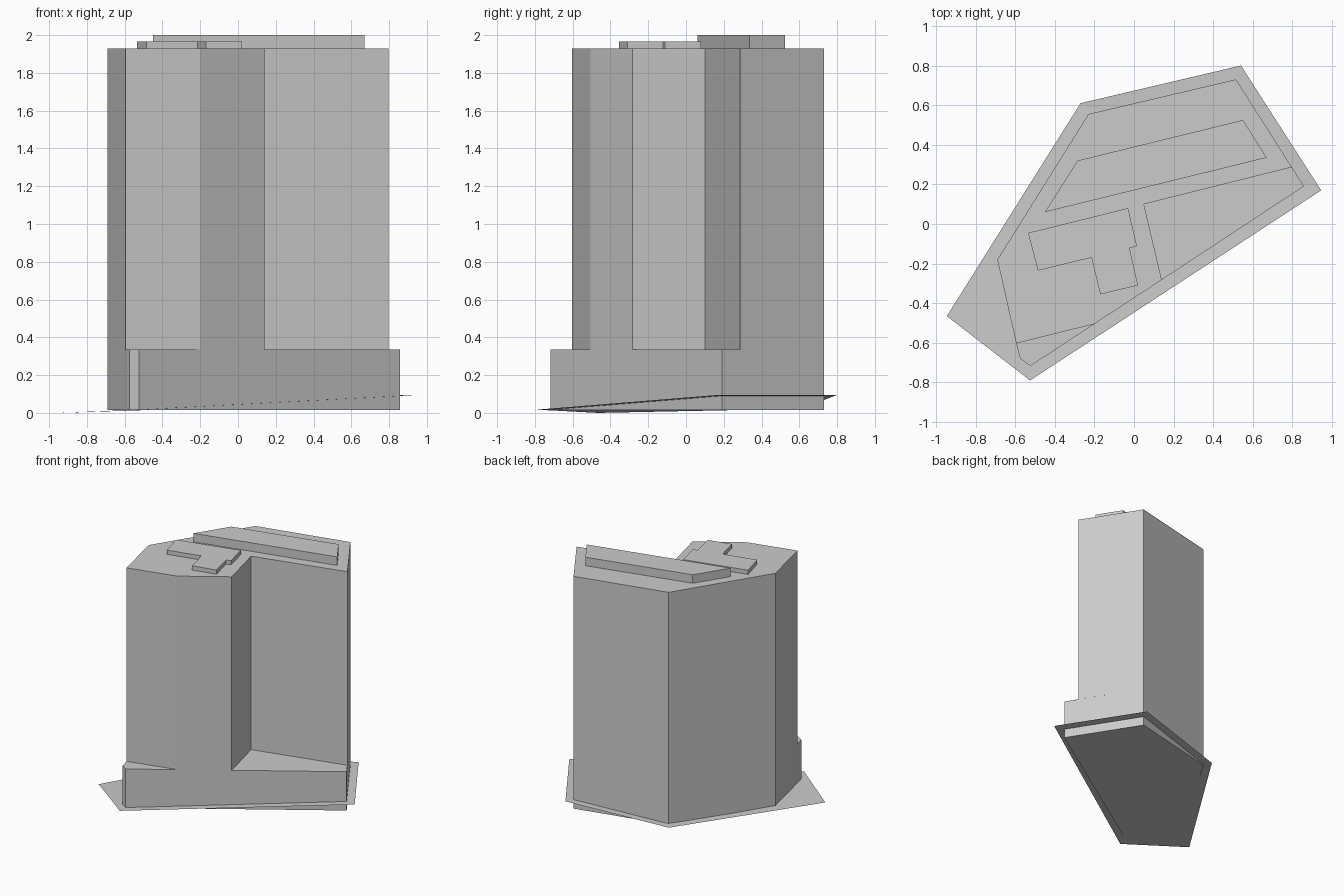
import bpy, bmesh, math

cube = bpy.data.objects.get("Cube")
if cube:
    bpy.data.objects.remove(cube, do_unlink=True)

GREY = (0.6, 0.6, 0.6, 1.0)
mat = bpy.data.materials.new("plain grey")
mat.use_nodes = True
mat.diffuse_color = GREY
mat.node_tree.nodes["Principled BSDF"].inputs["Base Color"].default_value = GREY

BASE, TERRACE, ROOF = 0.015, 0.335, 1.93


def finish(name, bm):
    """Turn a bmesh into a named, coloured object."""
    mesh = bpy.data.meshes.new(name)
    bm.to_mesh(mesh)
    bm.free()
    mesh.materials.append(mat)
    obj = bpy.data.objects.new(name, mesh)
    bpy.context.collection.objects.link(obj)
    return obj


def raise_faces(bm, faces, height):
    """Extrude a region of faces straight up."""
    geom = bmesh.ops.extrude_face_region(bm, geom=faces)["geom"]
    verts = [g for g in geom if isinstance(g, bmesh.types.BMVert)]
    bmesh.ops.translate(bm, verts=verts, vec=(0, 0, height))
    return [g for g in geom if isinstance(g, bmesh.types.BMFace)]


def slab(name, outline, bottom, top):
    bm = bmesh.new()
    face = bm.faces.new([bm.verts.new((x, y, bottom)) for x, y in outline])
    raise_faces(bm, [face], top - bottom)
    # the extrusion consumed the lower cap, so restore it when open
    bmesh.ops.holes_fill(bm, edges=[e for e in bm.edges if e.is_boundary])
    bmesh.ops.recalc_face_normals(bm, faces=bm.faces[:])
    return finish(name, bm)


# Building: one floor plan split into tower and two low terraces
plan = {
    "west": (-0.69, -0.18), "north_west": (-0.23, 0.555),
    "north": (0.515, 0.73), "notch_east": (0.797, 0.287),
    "notch_inner": (0.05, 0.10), "notch_front": (0.14, -0.282),
    "slant_front": (-0.20, -0.505), "slant_west": (-0.595, -0.603),
    "east": (0.858, 0.19), "tip": (-0.523, -0.717), "chamfer": (-0.575, -0.68),
}
bm = bmesh.new()
v = {k: bm.verts.new((x, y, BASE)) for k, (x, y) in plan.items()}
cells = [
    ("west", "slant_west", "slant_front", "notch_front", "notch_inner",
     "notch_east", "north", "north_west"),
    ("notch_inner", "notch_front", "east", "notch_east"),
    ("slant_west", "chamfer", "tip", "slant_front"),
]
floor = [bm.faces.new([v[k] for k in cell]) for cell in cells]
tops = raise_faces(bm, floor, TERRACE - BASE)
raise_faces(bm, [max(tops, key=lambda f: f.calc_area())], ROOF - TERRACE)
bmesh.ops.holes_fill(bm, edges=[e for e in bm.edges if e.is_boundary])
bmesh.ops.recalc_face_normals(bm, faces=bm.faces[:])
bmesh.ops.dissolve_limit(bm, angle_limit=math.radians(1.5),
                         verts=bm.verts[:], edges=bm.edges[:])
finish("tower_and_terraces", bm)

# Rooftop blocks
slab("long_roof_block",
     [(-0.45, 0.06), (0.67, 0.335), (0.55, 0.525), (-0.285, 0.32)], ROOF, 2.0)
slab("stepped_roof_block",
     [(-0.535, -0.045), (-0.485, -0.235), (-0.215, -0.17), (-0.17, -0.355),
      (0.02, -0.31), (-0.022, -0.122), (0.015, -0.112), (-0.03, 0.08)],
     ROOF, 1.965)

# Sloping ground sheet around the base
bm = bmesh.new()
a, b, c, d, e = [bm.verts.new(p) for p in (
    (-0.945, -0.465, 0.0), (-0.27, 0.61, 0.022), (0.54, 0.80, 0.095),
    (0.945, 0.17, 0.095), (-0.525, -0.79, 0.017))]
for tri in ((a, e, b), (b, e, d), (b, d, c)):
    bm.faces.new(tri)
finish("sloping_ground", bm)
